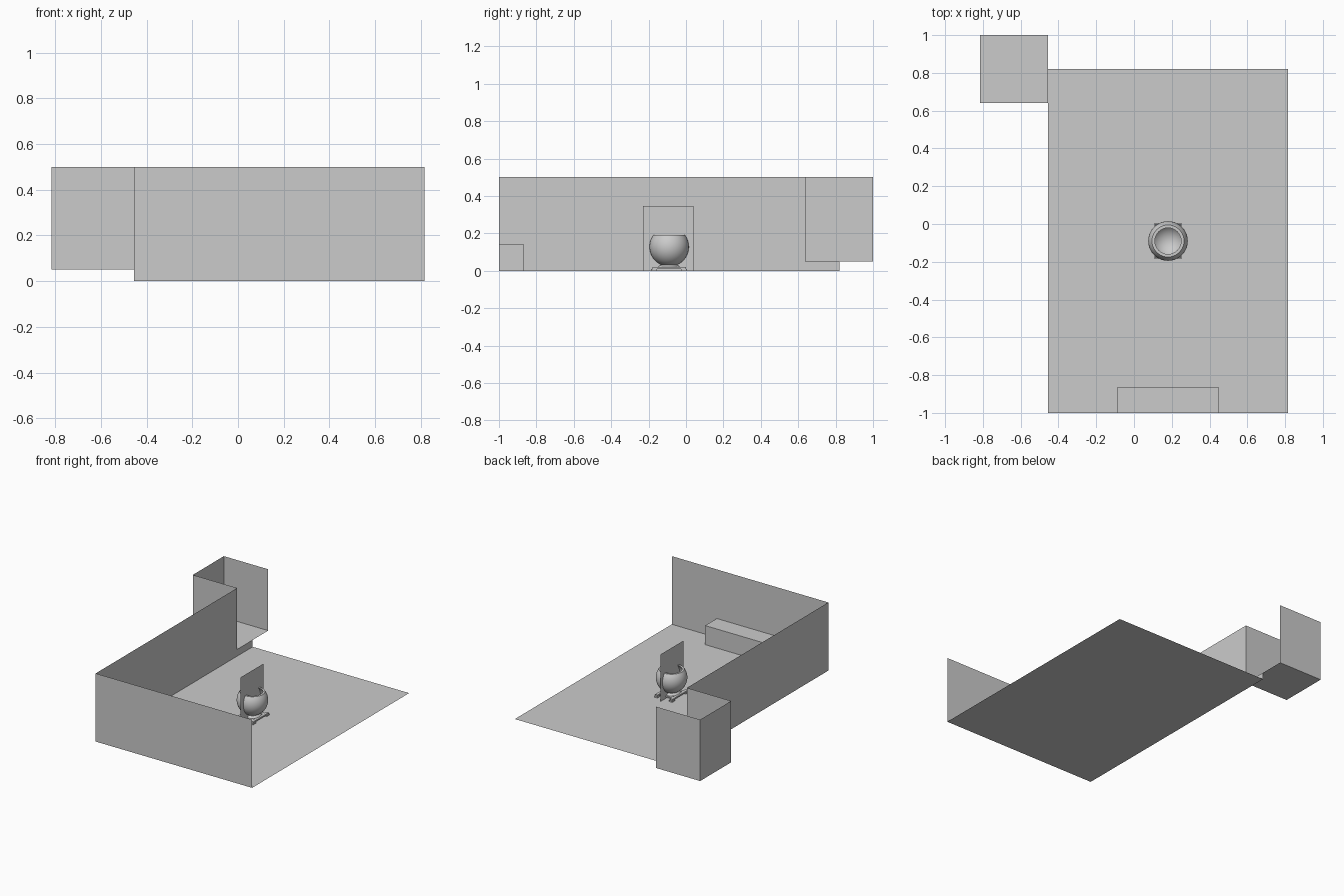
import bpy, bmesh
from math import cos, sin, asin, pi
from mathutils import Vector

cube = bpy.data.objects.get("Cube")
if cube:
    bpy.data.objects.remove(cube, do_unlink=True)

grey = bpy.data.materials.new("plain grey")
grey.use_nodes = True
COLOUR = (0.6, 0.6, 0.6, 1)
grey.diffuse_color = COLOUR
grey.node_tree.nodes["Principled BSDF"].inputs["Base Color"].default_value = COLOUR

SIDES = {"-x": (-1, 0, 0), "+x": (1, 0, 0), "-y": (0, -1, 0),
         "+y": (0, 1, 0), "-z": (0, 0, -1), "+z": (0, 0, 1)}


def finish(name, bm):
    mesh = bpy.data.meshes.new(name)
    bm.to_mesh(mesh)
    bm.free()
    mesh.materials.append(grey)
    obj = bpy.data.objects.new(name, mesh)
    bpy.context.collection.objects.link(obj)
    return obj


def box(name, lo, hi, keep="-x +x -y +y -z +z"):
    """Box between two corners, keeping only the listed sides as thin sheets."""
    bm = bmesh.new()
    bmesh.ops.create_cube(bm, size=1)
    bm.normal_update()
    wanted = [Vector(SIDES[s]) for s in keep.split()]
    drop = [f for f in bm.faces if not any(f.normal.dot(w) > 0.9 for w in wanted)]
    bmesh.ops.delete(bm, geom=drop, context="FACES")
    lo, hi = Vector(lo), Vector(hi)
    for v in bm.verts:
        v.co = (lo + hi) / 2 + v.co * (hi - lo)
    return finish(name, bm)


def lathe(name, profile, centre, steps=40):
    """Turn a radius and height profile around a vertical axis."""
    bm = bmesh.new()
    verts = [bm.verts.new((r, 0, z)) for r, z in profile]
    edges = [bm.edges.new(pair) for pair in zip(verts, verts[1:])]
    bmesh.ops.spin(bm, geom=verts + edges, cent=(0, 0, 0), axis=(0, 0, 1),
                   angle=2 * pi, steps=steps)
    bmesh.ops.remove_doubles(bm, verts=bm.verts, dist=0.0001)
    bmesh.ops.recalc_face_normals(bm, faces=bm.faces)
    bmesh.ops.translate(bm, verts=bm.verts, vec=centre)
    obj = finish(name, bm)
    bpy.ops.object.select_all(action="DESELECT")
    obj.select_set(True)
    bpy.context.view_layer.objects.active = obj
    bpy.ops.object.shade_smooth_by_angle(angle=0.6)
    return obj


# Room: floor, front wall, and side wall that stops at the alcove
X0, X1, Y0, Y1, TOP = -0.455, 0.815, -1.0, 0.82, 0.5
ALCOVE_Y, SILL = 0.64, 0.05
box("floor_and_front_wall", (X0, Y0, 0), (X1, Y1, TOP), "-z -y")
box("right_wall", (X0, Y0, 0), (X1, ALCOVE_Y, TOP), "-x")
box("alcove_step", (X0, ALCOVE_Y, 0), (X1, Y1, SILL), "-x")

# Raised alcove, open toward the room and above
box("alcove", (-0.815, ALCOVE_Y, SILL), (X0, 1.0, TOP), "-x -y +y -z")

# Low bench against the front wall
box("bench", (-0.09, Y0, 0), (0.45, -0.865, 0.14), "-x +x +y +z")

# Hollow round bowl, cut flat at the rim
CX, CY = 0.18, -0.09
R_OUT, R_IN, MID, RIM = 0.105, 0.093, 0.128, 0.19


def arc(radius, count=16):
    end = asin((RIM - MID) / radius)
    angles = [-pi / 2 + (end + pi / 2) * i / count for i in range(count + 1)]
    return [(radius * cos(a), MID + radius * sin(a)) for a in angles]


lathe("bowl", arc(R_OUT) + arc(R_IN)[::-1], (CX, CY, 0))
lathe("bowl_foot", [(0, 0.018), (0.06, 0.018), (0.045, 0.032), (0, 0.032)], (CX, CY, 0))

# Square stand: two runners, two crossbars and four feet
for side, label in ((-1, "right"), (1, "left")):
    x = CX + side * 0.06
    box(label + "_runner", (x - 0.01, CY - 0.09, 0.01), (x + 0.01, CY + 0.09, 0.02))
    for end, where in ((-1, "front"), (1, "back")):
        y = CY + end * 0.08
        box(f"{where}_{label}_foot", (x - 0.012, y - 0.016, 0), (x + 0.012, y + 0.016, 0.01))
for end, where in ((-1, "front"), (1, "back")):
    y = CY + end * 0.06
    box(where + "_crossbar", (CX - 0.06, y - 0.01, 0.01), (CX + 0.06, y + 0.01, 0.019))

# Thin upright panel passing through the bowl
box("upright_panel", (CX, -0.23, 0), (CX + 0.1, 0.04, 0.345), "-x")
